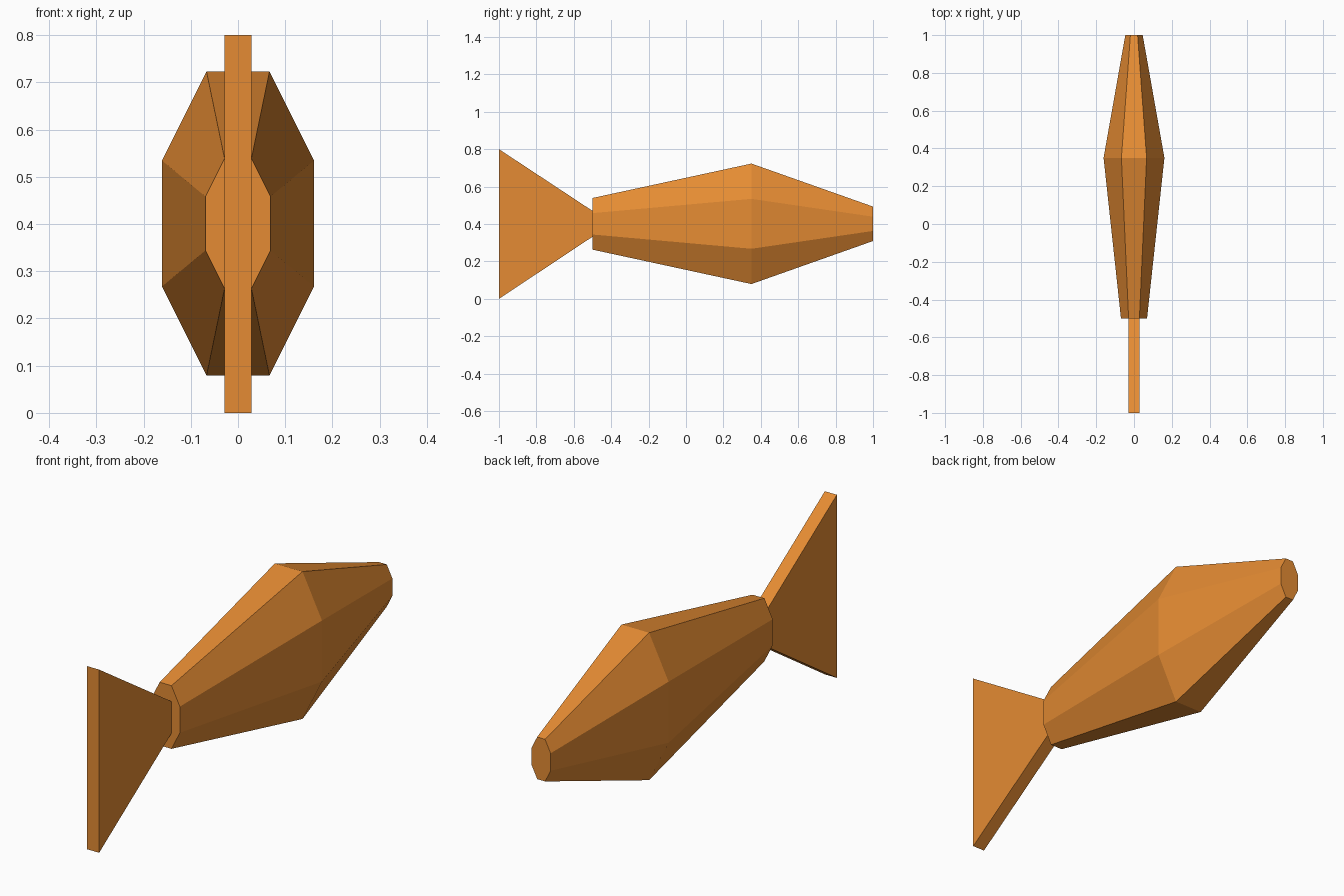
import bpy, bmesh, math

if "Cube" in bpy.data.objects:
    bpy.data.objects.remove(bpy.data.objects["Cube"])

# single flat colour
orange = bpy.data.materials.new("fish_orange")
orange.diffuse_color = (0.78, 0.26, 0.033, 1)
orange.use_nodes = True
orange.node_tree.nodes["Principled BSDF"].inputs["Base Color"].default_value = orange.diffuse_color

MID_Z = 0.401
TAN = math.tan(math.pi / 8)


def loft(name, rings):
    """Bridge matching rings of points and cap both ends."""
    bm = bmesh.new()
    loops = [[bm.verts.new(p) for p in ring] for ring in rings]
    n = len(loops[0])
    for a, b in zip(loops, loops[1:]):
        for i in range(n):
            j = (i + 1) % n
            bm.faces.new((a[i], a[j], b[j], b[i]))
    bm.faces.new(loops[0])
    bm.faces.new(loops[-1])
    bmesh.ops.recalc_face_normals(bm, faces=bm.faces)
    mesh = bpy.data.meshes.new(name)
    bm.to_mesh(mesh)
    bm.free()
    mesh.materials.append(orange)
    obj = bpy.data.objects.new(name, mesh)
    bpy.context.collection.objects.link(obj)
    return obj


def octagon(y, half_x, half_z):
    corners = [(1, TAN), (TAN, 1), (-TAN, 1), (-1, TAN),
               (-1, -TAN), (-TAN, -1), (TAN, -1), (1, -TAN)]
    return [(half_x * u, y, MID_Z + half_z * v) for u, v in corners]


def rectangle(y, half_x, low, high):
    return [(half_x, y, low), (half_x, y, high),
            (-half_x, y, high), (-half_x, y, low)]


# eight-sided body, widest toward the head
loft("body", [octagon(-0.5, 0.069, 0.138),
              octagon(0.35, 0.161, 0.322),
              octagon(1.0, 0.046, 0.092)])

# flat flared tail fin
loft("tail_fin", [rectangle(-1.0, 0.029, 0.0, 0.8),
                  rectangle(-0.495, 0.029, 0.335, 0.467)])
